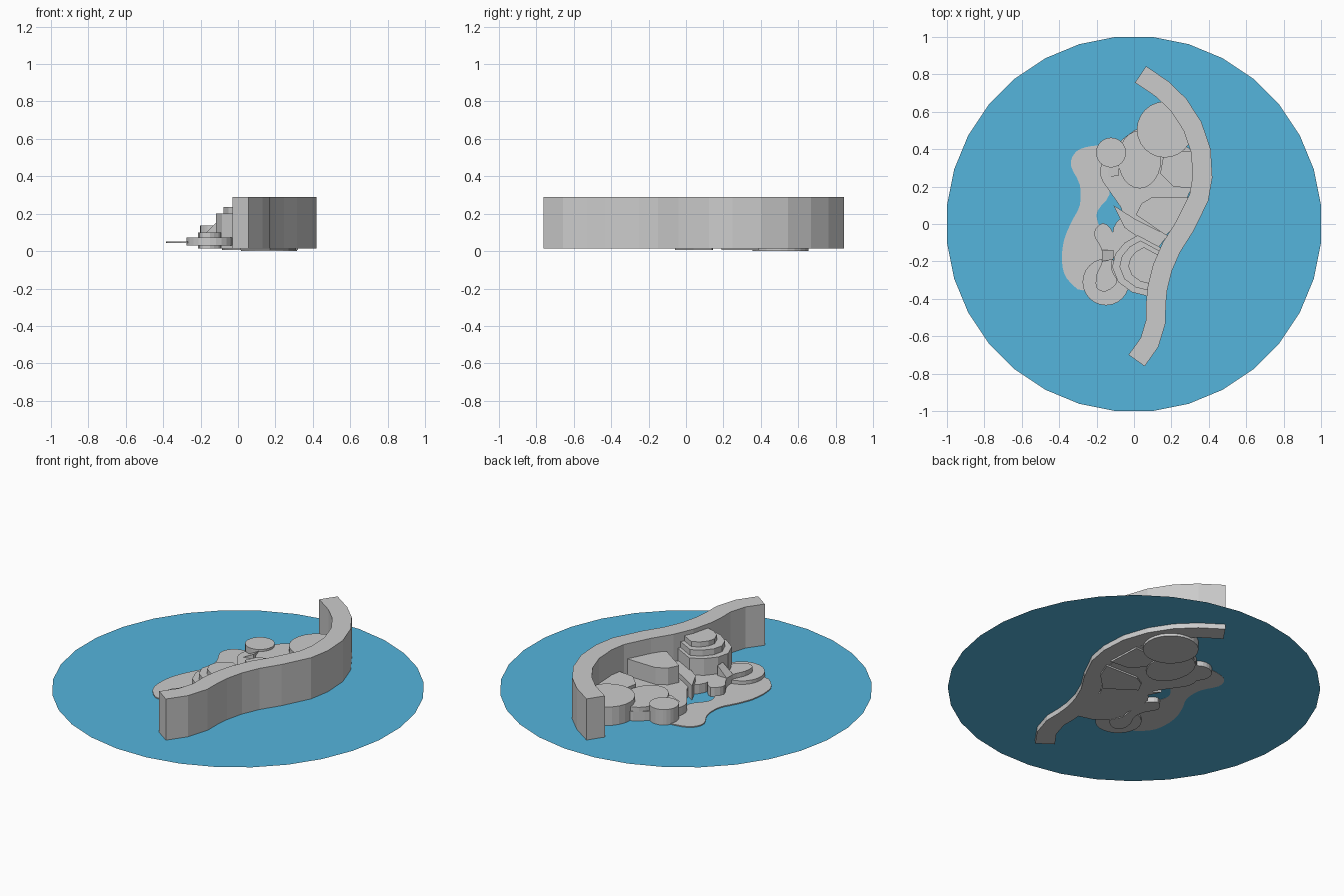
import bpy, bmesh, math
from mathutils import Vector

if "Cube" in bpy.data.objects:
    bpy.data.objects.remove(bpy.data.objects["Cube"])


def prism(name, pts, z0, z1):
    """Extrude a closed outline between two heights."""
    bm = bmesh.new()
    face = bm.faces.new([bm.verts.new((x, y, z0)) for x, y in pts])
    if z1 > z0:
        ext = bmesh.ops.extrude_face_region(bm, geom=[face], use_keep_orig=True)
        verts = [g for g in ext["geom"] if isinstance(g, bmesh.types.BMVert)]
        bmesh.ops.translate(bm, verts=verts, vec=(0, 0, z1 - z0))
    bmesh.ops.recalc_face_normals(bm, faces=bm.faces)
    me = bpy.data.meshes.new(name)
    bm.to_mesh(me)
    bm.free()
    ob = bpy.data.objects.new(name, me)
    bpy.context.collection.objects.link(ob)
    return ob


def ellipse(cx, cy, rx, ry, n=24, offset=0.0):
    return [(cx + rx * math.cos(2 * math.pi * (i + offset) / n),
             cy + ry * math.sin(2 * math.pi * (i + offset) / n)) for i in range(n)]


def smooth_loop(pts, steps=3):
    """Closed Catmull-Rom curve through a few points."""
    p = [Vector(q) for q in pts]
    n, out = len(p), []
    for i in range(n):
        a, b, c, d = p[i - 1], p[i], p[(i + 1) % n], p[(i + 2) % n]
        for s in range(steps):
            t = s / steps
            out.append(0.5 * (2 * b + (c - a) * t + (2 * a - 5 * b + 4 * c - d) * t * t
                              + (3 * b - a - 3 * c + d) * t ** 3))
    return out


def ribbon(path, width):
    """Outline of a band of constant width along a path."""
    p = [Vector(q) for q in path]
    left, right = [], []
    for i, q in enumerate(p):
        d = (p[min(i + 1, len(p) - 1)] - p[max(i - 1, 0)]).normalized()
        n = Vector((-d.y, d.x)) * width / 2
        left.append(q + n)
        right.append(q - n)
    return left + right[::-1]


def scaled(pts, cx, cy, sx, sy):
    return [(cx + (x - cx) * sx, cy + (y - cy) * sy) for x, y in pts]


# Flat water disc
water = prism("water_disc", ellipse(0, 0, 1.005, 1.005, 32, 0.5), 0.045, 0.045)
blue = bpy.data.materials.new("water_blue")
blue.diffuse_color = (0.09, 0.46, 0.72, 1)
blue.use_nodes = True
blue.node_tree.nodes["Principled BSDF"].inputs["Base Color"].default_value = blue.diffuse_color
water.data.materials.append(blue)

# Tall S-shaped wall
wall_path = [(.035, .80), (.153, .72), (.24, .635), (.313, .522), (.358, .39),
             (.366, .25), (.347, .14), (.27, -.015), (.20, -.125), (.152, -.235),
             (.125, -.345), (.117, -.43), (.117, -.52), (.083, -.633), (.014, -.73)]
prism("curved_wall", ribbon(wall_path, .106), .015, .29)

# Thin shallow shelf just above the water
shelf = [(-.15, .41), (-.26, .41), (-.32, .375), (-.337, .31), (-.29, .21), (-.29, .10),
         (-.335, .01), (-.375, -.09), (-.385, -.20), (-.36, -.29), (-.27, -.355),
         (-.20, -.22), (-.13, -.13), (-.19, 0), (-.195, .07), (-.13, .16), (-.15, .28)]
prism("shallow_shelf", smooth_loop(shelf), .044, .051)

# Lower land mass joined to the wall
land = [(.0, .5), (.1, .5), (.3, .4), (.31, .2), (.2, 0), (.1, -.2), (.08, -.37),
        (-.02, -.35), (-.09, -.28), (-.11, -.16), (-.11, -.02), (-.06, .06),
        (-.12, .16), (-.18, .26), (-.15, .36)]
prism("land_base", smooth_loop(land), .015, .10)

# Round terraces at the upper end
prism("middle_terrace", ellipse(.03, .345, .115, .155), .005, .125)
prism("large_terrace", ellipse(.165, .505, .15, .15), .0, .155)
prism("small_terrace", ellipse(-.123, .382, .08, .08), .015, .137)

# Raised plateau against the wall
plateau = [(.01, .05), (.04, .11), (.10, .145), (.31, .14), (.27, .04), (.17, -.06)]
prism("wall_plateau", plateau, .005, .20)
prism("plateau_step", [(.16, .38), (.31, .39), (.32, .19), (.21, .2), (.14, .27)], .005, .14)
prism("lower_step", [(-.11, .1), (0, .03), (.18, -.06), (.12, -.14), (-.05, -.02)], .015, .13)

# Low lobes at the lower end
prism("lower_lobe", ellipse(-.15, -.31, .125, .125), .03, .072)
lobe = [(-.165, .005), (-.215, -.05), (-.175, -.13), (-.17, -.20), (-.2, -.27),
        (-.2, -.34), (-.15, -.36), (-.09, -.31), (-.12, -.24), (-.11, -.15), (-.11, -.05)]
prism("curved_lobe", smooth_loop(lobe), .015, .10)

# Stepped tower against the wall
tower = [(.02, -.06), (-.05, -.10), (-.10, -.16), (-.117, -.23), (-.085, -.31),
         (-.01, -.365), (.07, -.385), (.10, -.25), (.15, -.13)]
for i, (s, top) in enumerate([(1, .20), (.82, .235), (.6, .265)]):
    prism("tower_step_%d" % (i + 1), scaled(tower, .1, -.22, s, s), .015, top)

# Short ramps linking the levels
for i, (x, y, z0, z1) in enumerate([(-.11, .28, .10, .13), (-.14, -.17, .10, .16)]):
    ramp = prism("ramp_%d" % (i + 1), [(x - .03, y - .03), (x + .03, y - .02),
                                       (x + .03, y + .03), (x - .03, y + .03)], z0 - .03, z0)
    for v in ramp.data.vertices:
        if v.co.z > z0 - .01 and v.co.x > x:
            v.co.z = z1
